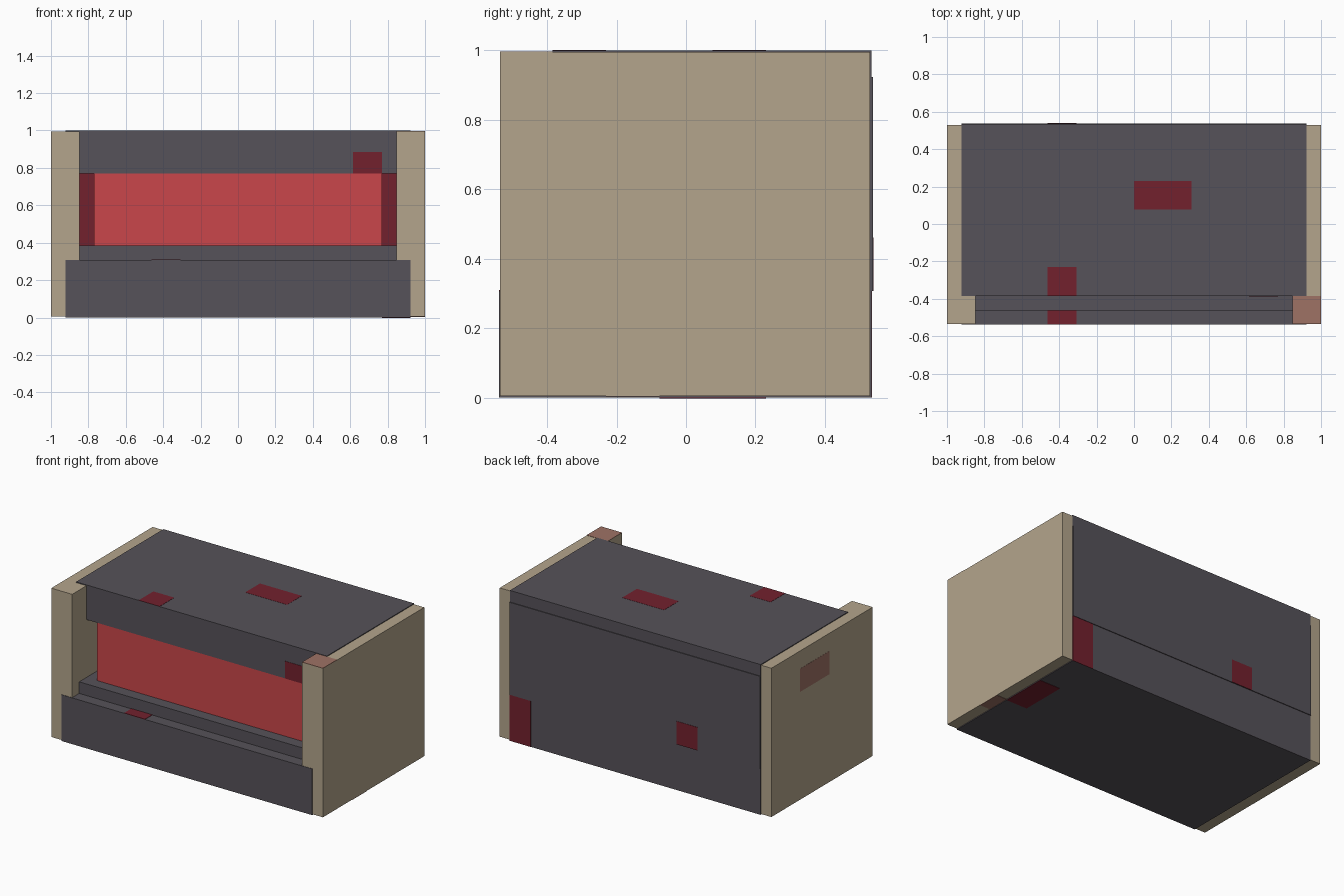
import bpy
import bmesh
from mathutils import Vector

U = 1 / 13      # modular unit: the model is 26 x 14 x 13 units
EPS = 0.005     # tiny step between overlapping panels
THIN = 0.002    # thickness of painted plates

old = bpy.data.objects.get("Cube")
if old:
    bpy.data.objects.remove(old)


def material(name, rgb):
    mat = bpy.data.materials.new(name)
    mat.use_nodes = True
    color = (*rgb, 1)
    mat.diffuse_color = color
    node = next(n for n in mat.node_tree.nodes if n.type == "BSDF_PRINCIPLED")
    node.inputs["Base Color"].default_value = color
    node.inputs["Roughness"].default_value = 0.9
    return mat


GREY = material("charcoal grey", (0.093, 0.084, 0.100))
TAN = material("tan", (0.456, 0.376, 0.262))
RED = material("bright red", (0.59, 0.061, 0.069))
DARK = material("dark red", (0.17, 0.015, 0.027))
BROWN = material("dusty brown", (0.342, 0.171, 0.130))


def box(name, x, y, z, mat, front=None):
    """Box from (low, high) spans; an optional second material covers the front."""
    low, high = (Vector(c) for c in zip(x, y, z))
    bm = bmesh.new()
    bmesh.ops.create_cube(bm, size=1)
    for v in bm.verts:
        v.co = Vector(h if c > 0 else l for c, l, h in zip(v.co, low, high))
    bm.normal_update()
    mesh = bpy.data.meshes.new(name)
    mesh.materials.append(mat)
    if front:
        mesh.materials.append(front)
        for f in bm.faces:
            f.material_index = int(f.normal.y < -0.5)
    bm.to_mesh(mesh)
    bm.free()
    obj = bpy.data.objects.new(name, mesh)
    bpy.context.collection.objects.link(obj)
    return obj


def units(a, b):
    return a * U, b * U


def on(level, direction=1):
    """Span of a thin plate lying on a surface and facing along direction."""
    return tuple(sorted((level - THIN * direction, level + THIN * direction)))


WIDE = units(-12, 12)
FRONT, BACK = -7 * U, 7 * U - EPS

# Side panels
for name, side in (("right_panel", -1), ("left_panel", 1)):
    span = tuple(sorted((side * 11 * U, side * 1.0)))
    box(name, span, (FRONT + 0.003, BACK - 0.003), (EPS, 1 - EPS), TAN)

# Body: base, step, recess wall, screen, upper housing and back panel
box("base", WIDE, (FRONT, BACK), units(0, 4), GREY)
box("front_step", WIDE, (-6 * U, BACK), units(4, 5), GREY)
box("recess_wall", WIDE, (-3 * U, 6 * U), units(5, 10), DARK)
box("screen", units(-10, 10), units(-5, -2), units(5, 10), DARK, front=RED)
box("upper_housing", WIDE, (-5 * U, BACK), units(10, 13), GREY)
box("back_panel", WIDE, (6 * U, 7 * U), units(4, 12), GREY)

# Painted patches on the top and shelf
box("top_patch", units(0, 4), units(1, 3), on(1 - THIN / 2), DARK)
box("top_edge_patch", units(-6, -4), units(-5, -3), on(1 - THIN / 2), DARK)
box("shelf_patch", units(-6, -4), units(-7, -6), on(4 * U), DARK)
box("left_panel_top_patch", units(11, 13), (FRONT + 0.003, -5 * U),
    on(1 - EPS), BROWN)

# Painted patches on the front and back
box("housing_patch", units(8, 10), on(-5 * U), units(10, 11.5), DARK)
box("back_patch", units(-6, -4), on(7 * U), units(4, 6), DARK)
box("back_corner_patch", units(10, 12), on(BACK), units(0, 4), DARK)

# Painted patches on the outer side and underside
box("right_panel_patch", on(-1 + THIN / 2), units(-1, 3), units(9.4, 11.4), BROWN)
box("bottom_patch", units(10, 12), units(-1, 3), on(0), DARK)
box("left_panel_bottom_patch", units(11, 13), units(-3, -1), on(EPS), BROWN)
